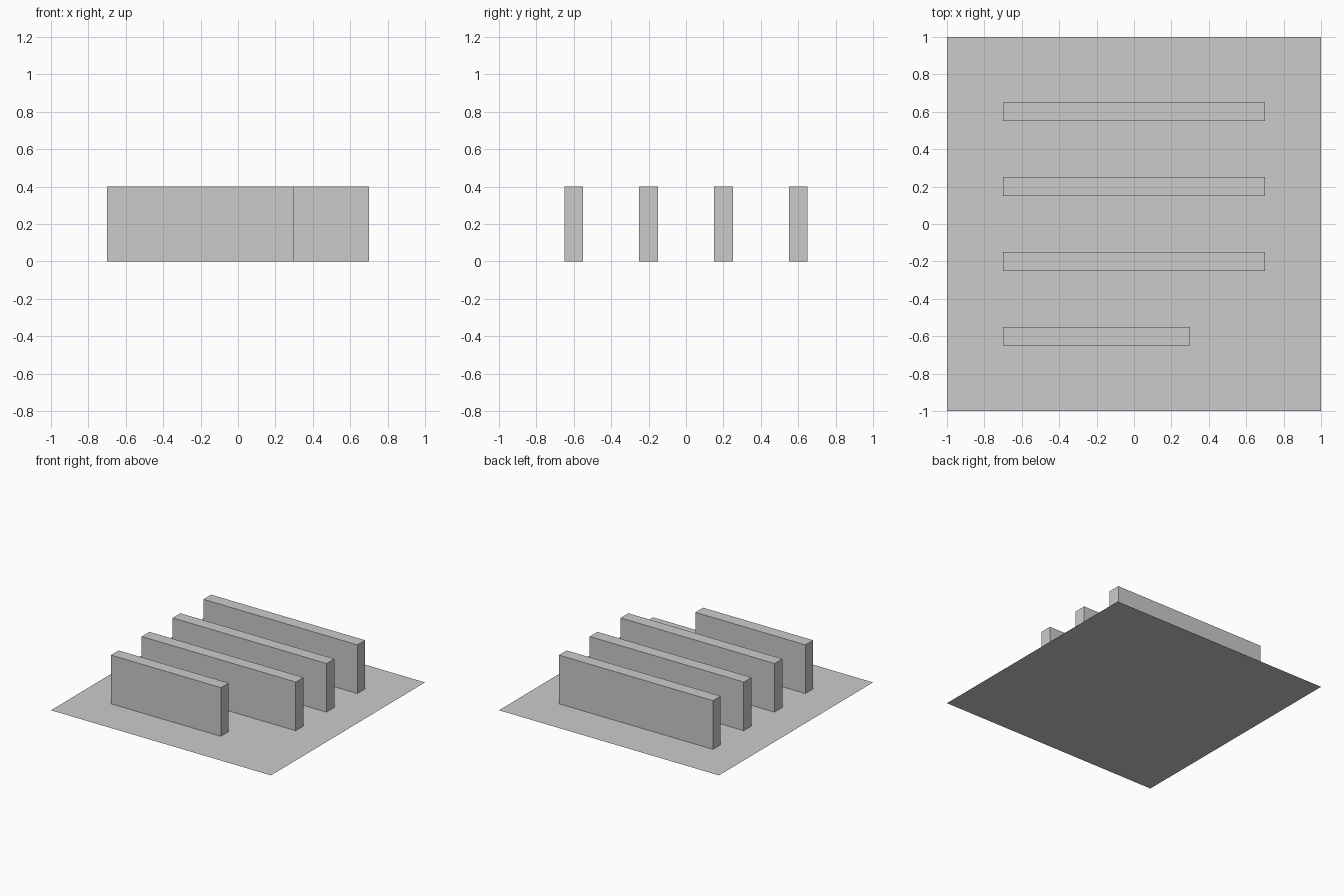
import bpy

if "Cube" in bpy.data.objects:
    bpy.data.objects.remove(bpy.data.objects["Cube"])

HEIGHT, THICK, LEFT = 0.4, 0.1, -0.7


def wall(name, right, y):
    """Upright slab from LEFT to right, standing on the floor."""
    bpy.ops.mesh.primitive_cube_add(size=1, location=((LEFT + right) / 2, y, HEIGHT / 2))
    ob = bpy.context.object
    ob.name = name
    ob.scale = (right - LEFT, THICK, HEIGHT)
    bpy.ops.object.transform_apply(location=False, rotation=False, scale=True)


# thin floor sheet
bpy.ops.mesh.primitive_plane_add(size=2, location=(0, 0, 0))
bpy.context.object.name = "floor"

# row of parallel walls, the front one shorter
for i in range(4):
    wall(f"wall_{i + 1}", 0.3 if i == 0 else 0.7, -0.6 + 0.4 * i)
